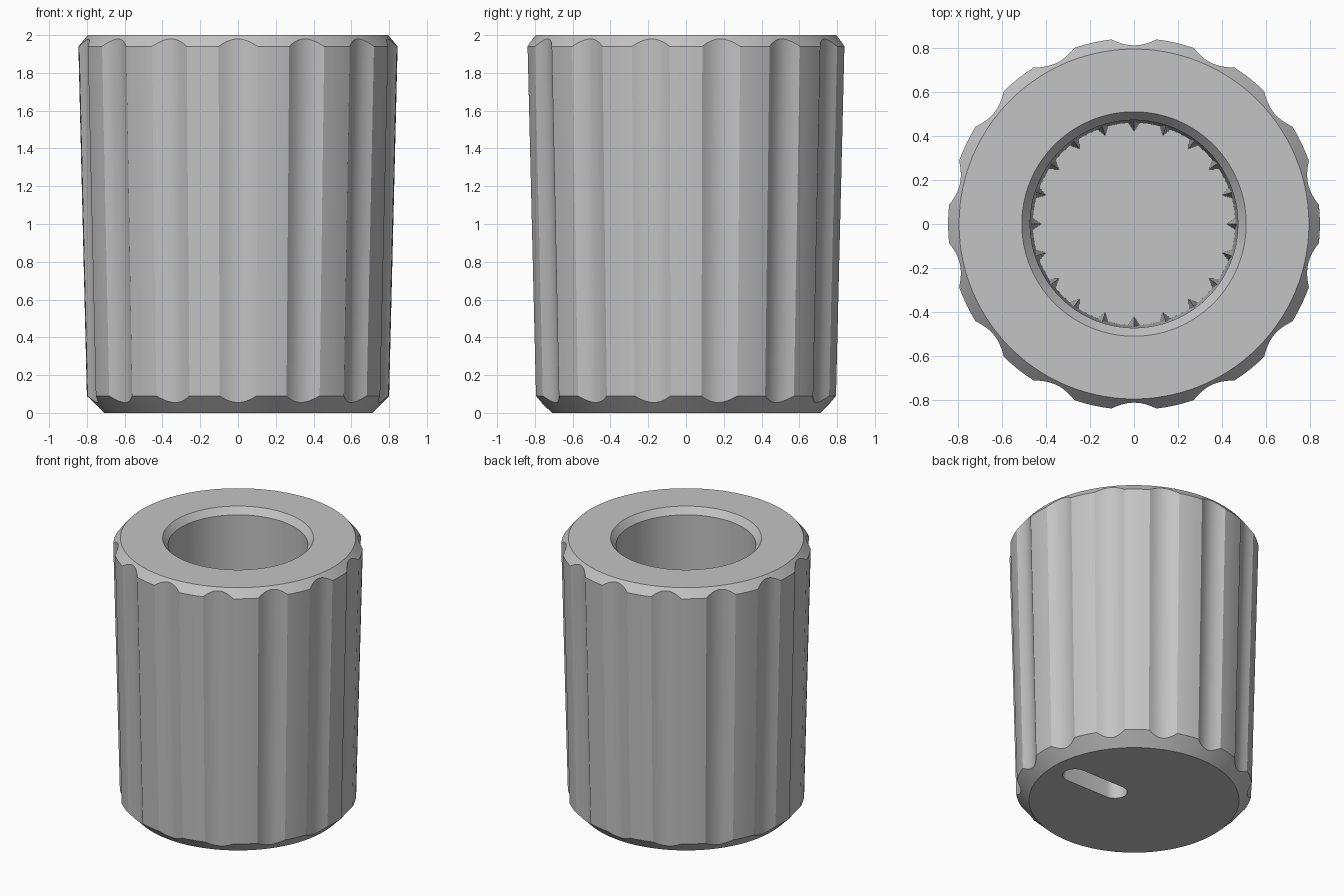
import bpy, bmesh
from math import sin, cos, pi, tau

cube = bpy.data.objects.get("Cube")
if cube:
    bpy.data.objects.remove(cube, do_unlink=True)

grey = bpy.data.materials.new("plain grey")
grey.use_nodes = True
colour = (0.55, 0.55, 0.55, 1)
grey.diffuse_color = colour
grey.node_tree.nodes["Principled BSDF"].inputs["Base Color"].default_value = colour

FLUTES, TEETH = 14, 20
FLUTE_HALF = 0.122      # half angle of a flute
FLUTE_DEPTH = 0.034
FLOOR = 0.3             # bottom of the bore
TAPER = 0.0243


def make_object(name, bm):
    bmesh.ops.recalc_face_normals(bm, faces=bm.faces)
    mesh = bpy.data.meshes.new(name)
    bm.to_mesh(mesh)
    bm.free()
    mesh.materials.append(grey)
    obj = bpy.data.objects.new(name, mesh)
    bpy.context.collection.objects.link(obj)
    return obj


def polar(r, a, z):
    return (r * cos(a), r * sin(a), z)


# Angles round the knob, each with its flute depth
columns = []
step = tau / FLUTES
for k in range(FLUTES):
    centre = (k + 0.5) * step
    for i in range(12):
        t = -1 + i / 6
        columns.append((centre + t * FLUTE_HALF, FLUTE_DEPTH * (1 - t * t)))
    land = step - 2 * FLUTE_HALF
    for i in range(4):
        columns.append((centre + FLUTE_HALF + land * i / 4, 0))


# Knob body: fluted tapering wall, scalloped chamfers and a blind bore
def column_points(a, d):
    low = 0.09 - d / (1 - TAPER)
    high = 1.94 + d / (0.833 + TAPER)
    return [polar(0.71, a, 0),
            polar(0.71 + low, a, low),
            polar(0.795 + (2 - high) * 0.833, a, high),
            polar(0.795, a, 2),
            polar(0.51, a, 2),
            polar(0.472, a, 1.952),
            polar(0.46, a, FLOOR)]


bm = bmesh.new()
strips = [[bm.verts.new(p) for p in column_points(a, d)] for a, d in columns]
for left, right in zip(strips, strips[1:] + strips[:1]):
    for i in range(len(left) - 1):
        bm.faces.new((left[i], right[i], right[i + 1], left[i + 1]))
bm.faces.new([s[0] for s in strips])
bm.faces.new([s[-1] for s in strips])
body = make_object("knob_body", bm)

# Rounded pointer slot sunk into the underside
bm = bmesh.new()
outline = []
for x, start in ((0.52, -pi / 2), (0.17, pi / 2)):
    for i in range(13):
        a = start + pi * i / 12
        outline.append(bm.verts.new((x + 0.085 * cos(a), 0.085 * sin(a), -0.1)))
face = bm.faces.new(outline)
top = bmesh.ops.extrude_face_region(bm, geom=[face])["geom"]
bmesh.ops.translate(bm, vec=(0, 0, 0.25),
                    verts=[g for g in top if isinstance(g, bmesh.types.BMVert)])
cutter = make_object("slot_cutter", bm)
cutter.hide_render = True

cut = body.modifiers.new("pointer_slot", "BOOLEAN")
cut.operation = "DIFFERENCE"
cut.solver = "EXACT"
cut.object = cutter
bpy.context.view_layer.objects.active = body
body.select_set(True)
bpy.ops.object.modifier_apply(modifier=cut.name)
bpy.data.objects.remove(cutter, do_unlink=True)

bpy.ops.object.select_all(action="DESELECT")
body.select_set(True)
bpy.context.view_layer.objects.active = body
bpy.ops.object.shade_smooth_by_angle(angle=0.35)

# Gripping teeth inside the bore, fading out towards the mouth
bm = bmesh.new()
for k in range(TEETH):
    a = k * tau / TEETH
    peak = bm.verts.new(polar(0.47, a, 1.5))
    base = [bm.verts.new(polar(r, a + w, FLOOR))
            for r, w in ((0.468, -0.065), (0.422, 0), (0.468, 0.065))]
    bm.faces.new(base)
    for i in range(3):
        bm.faces.new((base[i], base[(i + 1) % 3], peak))
make_object("bore_teeth", bm)
